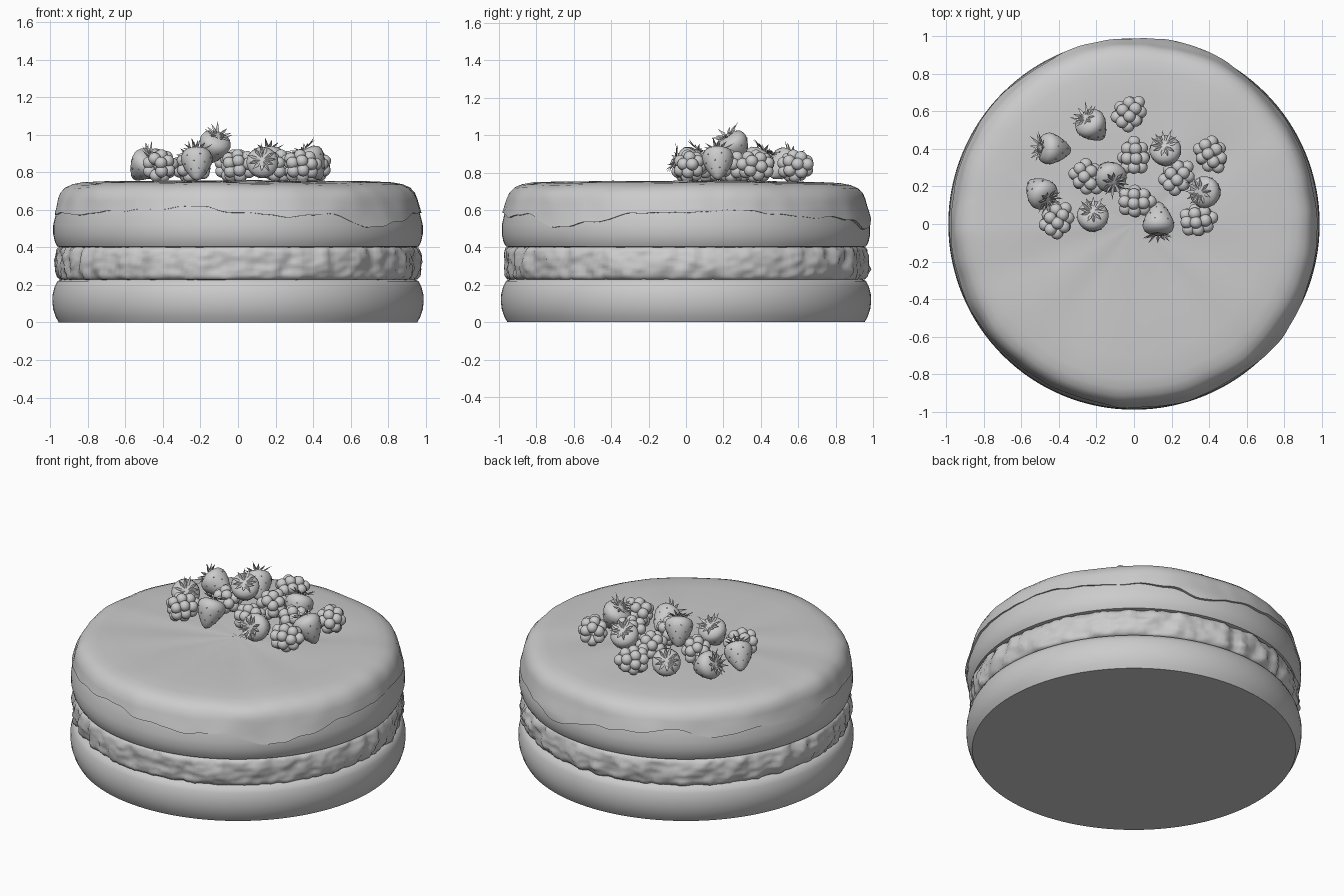
import bpy, bmesh, math, random
from mathutils import Vector, noise

random.seed(4)
cube = bpy.data.objects.get("Cube")
if cube:
    bpy.data.objects.remove(cube)

grey = bpy.data.materials.new("plain grey")
grey.use_nodes = True
GREY = (0.6, 0.6, 0.6, 1)
grey.diffuse_color = GREY
grey.node_tree.nodes["Principled BSDF"].inputs["Base Color"].default_value = GREY


def finish(bm, name, angle=40):
    bmesh.ops.recalc_face_normals(bm, faces=bm.faces)
    mesh = bpy.data.meshes.new(name)
    bm.to_mesh(mesh)
    bm.free()
    mesh.materials.append(grey)
    obj = bpy.data.objects.new(name, mesh)
    bpy.context.collection.objects.link(obj)
    bpy.ops.object.select_all(action="DESELECT")
    obj.select_set(True)
    bpy.context.view_layer.objects.active = obj
    bpy.ops.object.shade_smooth_by_angle(angle=math.radians(angle))
    return obj


def lathe(bm, rows, steps, shape=None):
    """Spin (radius, height) rows; shape(angle, row, r, z) may bend each point."""
    rings = []
    for j, (r, z) in enumerate(rows):
        ring = []
        for i in range(steps):
            a = math.tau * i / steps
            rr, zz = shape(a, j, r, z) if shape else (r, z)
            ring.append(bm.verts.new((rr * math.cos(a), rr * math.sin(a), zz)))
        rings.append(ring)
    for low, high in zip(rings, rings[1:]):
        for i in range(steps):
            k = (i + 1) % steps
            bm.faces.new((low[i], low[k], high[k], high[i]))
    bm.faces.new(rings[0])
    bm.faces.new(rings[-1])


def wobble(a, z, freq, seed):
    return noise.noise(Vector((math.cos(a) * freq, math.sin(a) * freq, z * freq + seed)))


# Biscuits
biscuit = [(.955, 0), (.972, .03), (.985, .07), (.99, .11), (.988, .15),
           (.978, .19), (.963, .22), (.94, .23)]
bm = bmesh.new()
lathe(bm, biscuit, 128)
finish(bm, "bottom_biscuit")

upper = [(.94, .4), (.963, .405), (.976, .43), (.985, .47), (.985, .52),
         (.973, .57), (.955, .64), (.92, .69), (.85, .72)]
bm = bmesh.new()
lathe(bm, upper, 128)
finish(bm, "top_biscuit")


# Rough cream filling
def ruffle(a, j, r, z):
    if j in (0, 15):
        return r, z
    n = wobble(a, z * .6, 14, 3) * .022 + wobble(a, z, 30, 8) * .012
    return min(r + n, .995), z


bm = bmesh.new()
cream = [(.93, .225)]
for j in range(14):
    t = j / 13
    cream.append((.95 + .022 * math.sin(math.pi * t) ** .5, .23 + .17 * t))
cream.append((.93, .405))
lathe(bm, cream, 240, ruffle)
finish(bm, "cream_filling", 60)

# Icing with an uneven dripping edge: edge heights every 15 degrees from +x
DRIP = [.585, .6, .575, .56, .555, .5, .56, .57, .6, .55, .58, .56,
        .58, .58, .575, .585, .6, .62, .585, .57, .575, .51, .535, .58]


def edge_height(a):
    f = a / math.tau * len(DRIP)
    i = int(f)
    t = f - i
    t = t * t * (3 - 2 * t)
    base = DRIP[i % len(DRIP)] * (1 - t) + DRIP[(i + 1) % len(DRIP)] * t
    return base + wobble(a, 0, 9, 1) * .014


icing = [(.02, .753), (.4, .753), (.7, .75), (.82, .745), (.875, .735),
         (.915, .718), (.942, .692), (.957, .66)]
SIDE = 6


def drape(a, j, r, z):
    side = j - len(icing)
    if side >= 0:
        # Side rows run from the shoulder to the edge, the last tucks under
        t = min(side + 1, SIDE) / SIDE
        z = .66 + (edge_height(a) - .66) * t
        r = .957 + (.66 - z) * .24
        if side == SIDE:
            return r - .025, z - .002
        r += .004 * t
    r += wobble(a, z, 3, 5) * .016 * r + wobble(a, z, 8, 2) * .006 * r
    z += wobble(a, r, 2.5, 6) * .008 * (z > .7)
    return min(r, 1.0), z


bm = bmesh.new()
lathe(bm, icing + [(1, .6)] * (SIDE + 1), 192, drape)
finish(bm, "icing", 50)


# Berry helpers
def instance(source, name, location, axis):
    obj = source
    if source.users_collection and source.get("placed"):
        obj = source.copy()
        bpy.context.collection.objects.link(obj)
    source["placed"] = True
    obj.name = name
    obj.location = location
    obj.rotation_euler = Vector(axis).to_track_quat("Z", "Y").to_euler()


# Strawberry: conical fruit, leafy cap at +z
bm = bmesh.new()
fruit = [(.004, -.104), (.022, -.094), (.045, -.065), (.066, -.03), (.081, .005),
         (.085, .032), (.076, .056), (.05, .072), (.01, .077)]
lathe(bm, fruit, 24)
LEAVES = 11
for i in range(LEAVES):
    a = math.tau * i / LEAVES + random.uniform(-.12, .12)
    out = Vector((math.cos(a), math.sin(a), 0))
    side = Vector((-out.y, out.x, 0)) * .009
    up = Vector((0, 0, 1))
    root = out * .012 + up * .077
    mid = out * .045 + up * .084
    tip = out * random.uniform(.075, .092) + up * random.uniform(.085, .115)
    v = [bm.verts.new(p) for p in (root, mid + side, tip, mid - side, mid + up * .006)]
    for x, y in ((0, 1), (1, 2), (2, 3), (3, 0)):
        bm.faces.new((v[x], v[y], v[4]))
    bm.faces.new(v[:4])
# Small seeds around the widest part
for row, (r, z) in enumerate(((.083, .012), (.069, -.024), (.048, -.06))):
    for i in range(7):
        a = math.tau * (i + row / 2) / 7
        seed = bmesh.ops.create_icosphere(bm, subdivisions=1, radius=.004)["verts"]
        bmesh.ops.translate(bm, verts=seed, vec=(r * math.cos(a), r * math.sin(a), z))
strawberry = finish(bm, "strawberry")

# Position, then the direction its leaves face
STRAWBERRIES = [
    ((-.43, .40, .835), (-1, .1, .5)), ((-.22, .52, .84), (-.5, .6, .6)),
    ((-.50, .17, .835), (.5, -.5, .6)), ((-.13, .26, .935), (.3, -.5, .8)),
    ((-.22, .03, .85), (0, .5, .85)), ((.13, .02, .845), (0, -.9, .3)),
    ((.17, .38, .85), (-.1, .5, .8)), ((.39, .17, .855), (-.5, 0, .85))]
for i, (place, axis) in enumerate(STRAWBERRIES):
    instance(strawberry, f"strawberry_{i + 1}", place, axis)

# Raspberry: rings of beads around a core
bm = bmesh.new()
for z, r, count in ((-.055, .045, 6), (-.005, .057, 7), (.045, .042, 5), (.078, 0, 1)):
    for i in range(count):
        a = math.tau * (i + z * 9) / count
        bead = bmesh.ops.create_icosphere(bm, subdivisions=3, radius=.033)["verts"]
        bmesh.ops.translate(bm, verts=bead, vec=(r * math.cos(a), r * math.sin(a), z))
raspberry = finish(bm, "raspberry")

# Position and heading in degrees
RASPBERRIES = [(-.025, .59, 50), (0, .36, 90), (.41, .37, -60), (.23, .25, 45),
               (.01, .12, 0), (-.25, .25, -50), (-.41, .02, 55), (.34, .02, 10)]
for i, (x, y, heading) in enumerate(RASPBERRIES):
    h = math.radians(heading)
    instance(raspberry, f"raspberry_{i + 1}", (x, y, .835),
             (math.cos(h), math.sin(h), .12))
